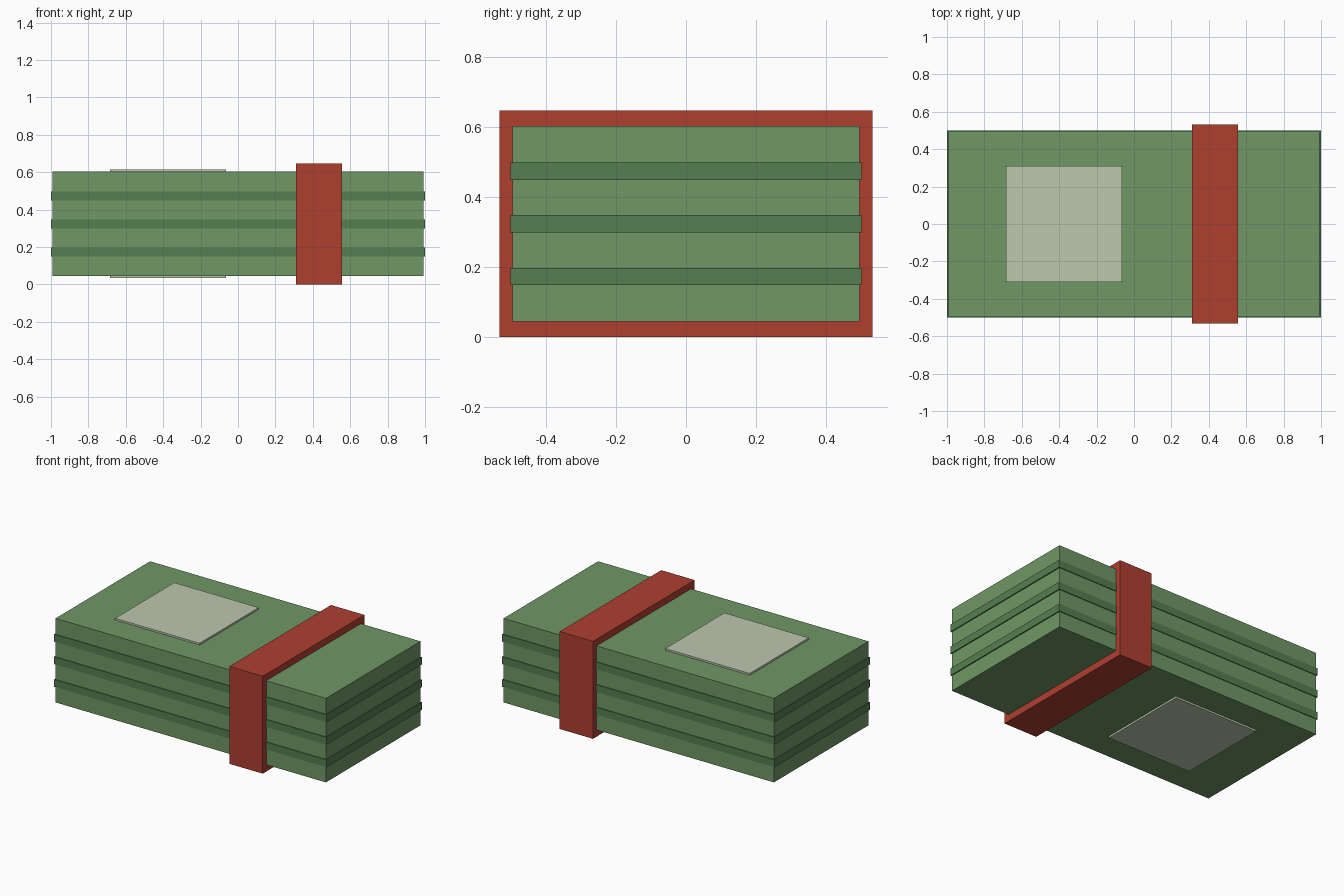
import bpy

if "Cube" in bpy.data.objects:
    bpy.data.objects.remove(bpy.data.objects["Cube"])


def material(name, rgb):
    m = bpy.data.materials.new(name)
    m.diffuse_color = (*rgb, 1)
    m.use_nodes = True
    m.node_tree.nodes["Principled BSDF"].inputs["Base Color"].default_value = m.diffuse_color
    return m


def box(name, x, y, z, mat):
    """Box from (min, max) ranges on each axis."""
    bpy.ops.mesh.primitive_cube_add(size=1, location=[(a + b) / 2 for a, b in (x, y, z)])
    ob = bpy.context.object
    ob.name = name
    ob.scale = [b - a for a, b in (x, y, z)]
    bpy.ops.object.transform_apply(location=False, rotation=False, scale=True)
    ob.data.materials.append(mat)
    return ob


green = material("note_green", (0.16, 0.31, 0.13))
dark = material("edge_green", (0.09, 0.21, 0.08))
pale = material("patch_pale", (0.51, 0.58, 0.43))
red = material("band_red", (0.43, 0.05, 0.03))

# Bundle of paper notes
box("note_stack", (-0.993, 0.993), (-0.496, 0.496), (0.045, 0.603), green)

# Darker layers standing slightly proud of the stack
for i in range(3):
    z = 0.15 + 0.15 * i
    box(f"dark_layer_{i + 1}", (-1, 1), (-0.501, 0.501), (z - 0.001, z + 0.048), dark)

# Square patches on the top and bottom faces
for name, z in (("bottom_patch", (0.033, 0.055)), ("top_patch", (0.593, 0.615))):
    box(name, (-0.685, -0.065), (-0.31, 0.31), z, pale)

# Wrapping band
box("wrapping_band", (0.31, 0.555), (-0.533, 0.533), (0, 0.647), red)
